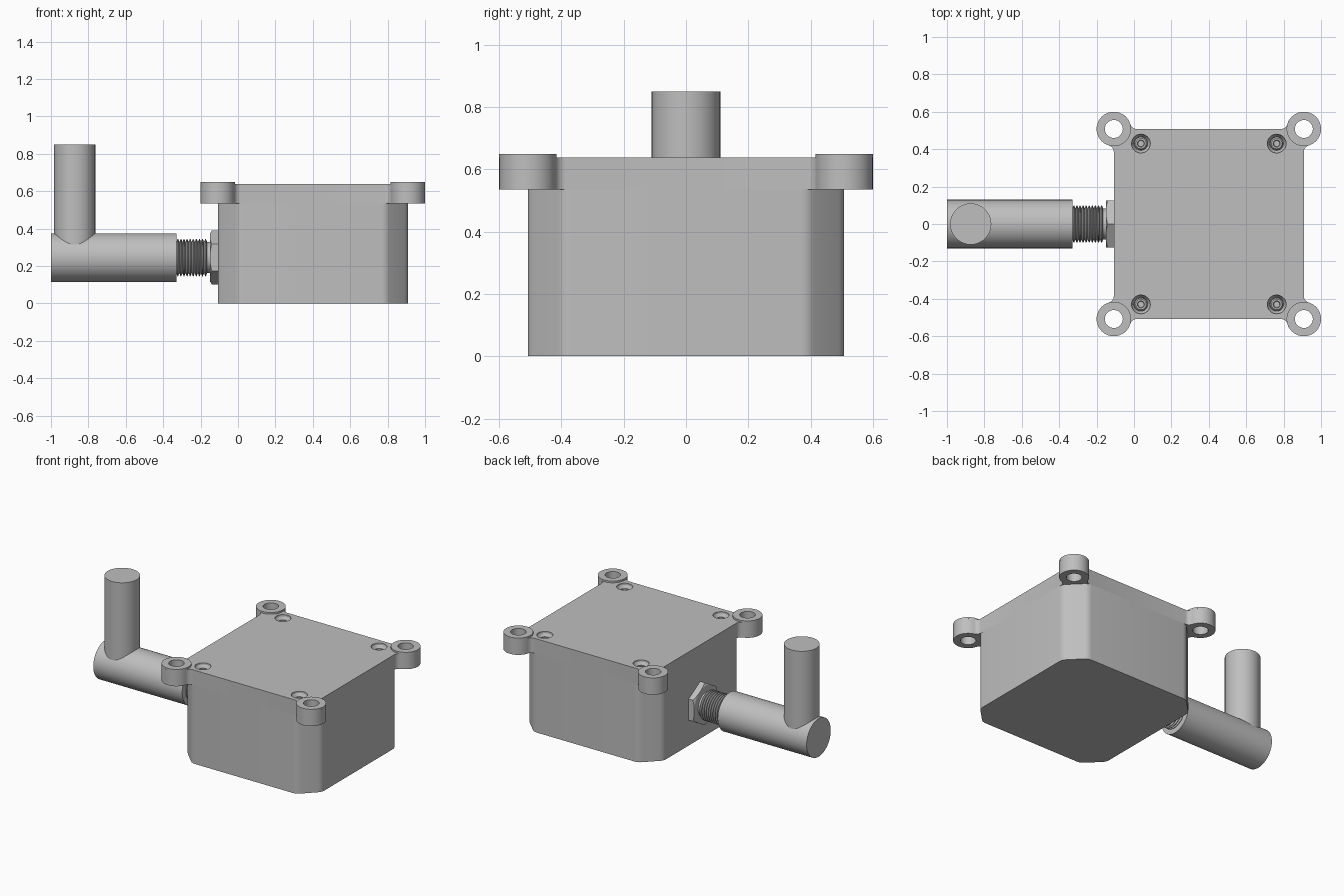
import bpy, bmesh
from math import sin, cos, pi, atan2
from mathutils import Matrix, Vector

old = bpy.data.objects.get("Cube")
if old:
    bpy.data.objects.remove(old, do_unlink=True)

grey = bpy.data.materials.new("light grey metal")
grey.use_nodes = True
colour = (0.52, 0.52, 0.52, 1)
grey.diffuse_color = colour
grey.node_tree.nodes["Principled BSDF"].inputs["Base Color"].default_value = colour

BOX_X, HALF = 0.4, 0.508            # box centre and half width
LEDGE, TOP = 0.535, 0.638           # underside and top of the flange
LUG_R, HOLE_R = 0.092, 0.048
PIPE_Z = 0.245
ALONG_X = Matrix.Rotation(pi / 2, 4, "Y")


def finish(name, bm, matrix=Matrix()):
    bmesh.ops.recalc_face_normals(bm, faces=bm.faces)
    bm.transform(matrix)
    mesh = bpy.data.meshes.new(name)
    bm.to_mesh(mesh)
    bm.free()
    mesh.materials.append(grey)
    obj = bpy.data.objects.new(name, mesh)
    bpy.context.collection.objects.link(obj)
    return obj


def smooth(obj):
    bpy.ops.object.select_all(action="DESELECT")
    obj.select_set(True)
    bpy.context.view_layer.objects.active = obj
    bpy.ops.object.shade_smooth_by_angle(angle=0.5)
    return obj


def prism(name, outline, z0, z1):
    bm = bmesh.new()
    face = bm.faces.new([bm.verts.new((x, y, z0)) for x, y in outline])
    new = bmesh.ops.extrude_face_region(bm, geom=[face], use_keep_orig=True)
    verts = [v for v in new["geom"] if isinstance(v, bmesh.types.BMVert)]
    bmesh.ops.translate(bm, verts=verts, vec=(0, 0, z1 - z0))
    return finish(name, bm)


def lathe(name, profile, matrix=Matrix(), sides=48, closed=False):
    """Spin (radius, height) points about z, capping the ends unless closed."""
    bm = bmesh.new()
    rings = [[bm.verts.new((r * cos(2 * pi * i / sides), r * sin(2 * pi * i / sides), h))
              for i in range(sides)] for r, h in profile]
    pairs = list(zip(rings, rings[1:]))
    if closed:
        pairs.append((rings[-1], rings[0]))
    else:
        bm.faces.new(rings[0])
        bm.faces.new(rings[-1])
    for a, b in pairs:
        for i in range(sides):
            j = (i + 1) % sides
            bm.faces.new((a[i], a[j], b[j], b[i]))
    return finish(name, bm, matrix)


def boolean(obj, cutter, operation="DIFFERENCE"):
    mod = obj.modifiers.new("cut", "BOOLEAN")
    mod.object, mod.operation, mod.solver = cutter, operation, "EXACT"
    bpy.context.view_layer.objects.active = obj
    bpy.ops.object.modifier_apply(modifier=mod.name)
    bpy.data.objects.remove(cutter, do_unlink=True)


def arc(centre, radius, a0, a1, steps):
    return [(centre[0] + radius * cos(a0 + (a1 - a0) * i / steps),
             centre[1] + radius * sin(a0 + (a1 - a0) * i / steps)) for i in range(steps + 1)]


def four_corners(points):
    """Repeat the points of one corner round the box by quarter turns."""
    out = []
    for k in range(4):
        turn = Matrix.Rotation(k * pi / 2, 2)
        for p in points:
            x, y = turn @ (Vector(p) + Vector((HALF, HALF)))
            out.append((x + BOX_X, y))
    return out


# Box body: chamfered corners with softened vertical edges
c, soft = 0.115, 0.06
bend = soft * 0.414
body_corner = (arc((-soft, -c - bend), soft, 0, pi / 4, 4)
               + arc((-c - bend, -soft), soft, pi / 4, pi / 2, 4))
smooth(prism("box_body", four_corners(body_corner), 0, LEDGE))

# Top flange: square plate flowing through fillets into round lugs
r = 0.035
d = ((LUG_R + r) ** 2 - r ** 2) ** 0.5
flange_corner = (arc((r, -d), r, pi, atan2(d, -r), 6)[:-1]
                 + arc((0, 0), LUG_R, atan2(-d, r), atan2(r, -d), 28)
                 + arc((-d, r), r, atan2(-r, d), -pi / 2, 6)[1:])
flange = prism("top_flange", four_corners(flange_corner), LEDGE, TOP)

corners = [(sx, sy) for sx in (-1, 1) for sy in (-1, 1)]
for sx, sy in corners:
    # Mounting hole with raised collar
    spot = Matrix.Translation((BOX_X + sx * HALF, sy * HALF, 0))
    boolean(flange, lathe("hole_cutter", [(HOLE_R, 0.4), (HOLE_R, 0.8)], spot))
    smooth(lathe("lug_collar", [(HOLE_R, TOP), (LUG_R, TOP), (LUG_R, 0.65), (HOLE_R, 0.65)],
                 spot, closed=True))
    # Countersunk recess with a socket screw in it
    spot = Matrix.Translation((BOX_X + sx * 0.363, sy * 0.43, TOP))
    boolean(flange, lathe("recess_cutter", [(0.036, -0.06), (0.036, -0.035),
                                            (0.05, -0.012), (0.05, 0.02)], spot))
    smooth(lathe("screw_head", [(0.035, -0.062), (0.035, -0.034), (0.028, -0.026),
                                (0.019, -0.026), (0.016, -0.045)], spot, sides=24))
smooth(flange)

# Hexagonal nut with rounded-off outer corners
nut = lathe("hex_nut", [(0.145, -0.15), (0.145, -0.105)],
            Matrix.Translation((0, 0, PIPE_Z)) @ ALONG_X, sides=6)
boolean(nut, lathe("nut_rounder", [(0.125, -0.151), (0.15, -0.137), (0.15, -0.1)],
                   Matrix.Translation((0, 0, PIPE_Z)) @ ALONG_X), "INTERSECT")
smooth(nut)

# Threaded stub
pitch, count = 0.0165, 10
thread = [(0.083, -0.34)]
for i in range(count):
    x = -0.33 + i * pitch
    thread += [(0.083, x), (0.1, x + pitch * 0.4), (0.1, x + pitch * 0.6)]
thread += [(0.083, -0.33 + count * pitch), (0.083, -0.14)]
smooth(lathe("threaded_stub", thread, Matrix.Translation((0, 0, PIPE_Z)) @ ALONG_X))

# Horizontal sleeve and upright rod
smooth(lathe("cable_sleeve", [(0.13, -1), (0.13, -0.33)],
             Matrix.Translation((0, 0, PIPE_Z)) @ ALONG_X, sides=64))
smooth(lathe("upright_rod", [(0.11, PIPE_Z), (0.11, 0.85)],
             Matrix.Translation((-0.873, 0, 0)), sides=64))
